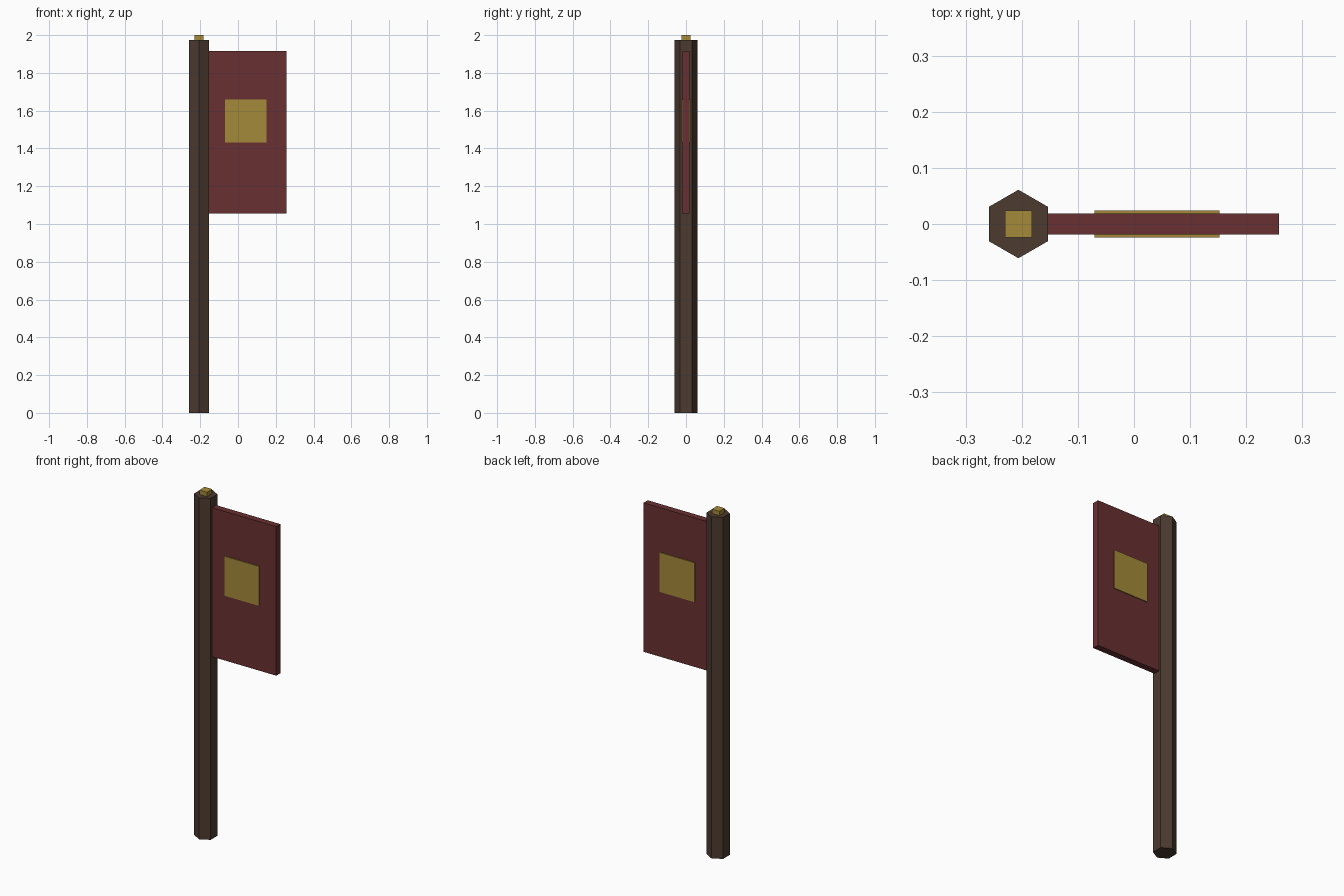
import bpy, bmesh, math
from mathutils import Matrix

if "Cube" in bpy.data.objects:
    bpy.data.objects.remove(bpy.data.objects["Cube"])


def material(name, rgb):
    m = bpy.data.materials.new(name)
    lin = [((c / 255 + 0.055) / 1.055) ** 2.4 for c in rgb]
    m.diffuse_color = (*lin, 1)
    m.use_nodes = True
    m.node_tree.nodes["Principled BSDF"].inputs["Base Color"].default_value = m.diffuse_color
    return m


wood = material("dark wood", (76, 58, 48))
cloth = material("dark red cloth", (105, 48, 50))
gold = material("dull gold", (165, 138, 58))


def add_object(name, bm, mat):
    mesh = bpy.data.meshes.new(name)
    bm.to_mesh(mesh)
    bm.free()
    mesh.materials.append(mat)
    ob = bpy.data.objects.new(name, mesh)
    bpy.context.collection.objects.link(ob)
    return ob


def box(name, lo, hi, mat):
    bm = bmesh.new()
    size = [b - a for a, b in zip(lo, hi)]
    mid = [(a + b) / 2 for a, b in zip(lo, hi)]
    bmesh.ops.create_cube(bm, size=1, matrix=Matrix.Translation(mid) @ Matrix.Diagonal((*size, 1)))
    return add_object(name, bm, mat)


# Hexagonal pole with corners pointing front and back
POLE_X, POLE_R, POLE_H = -0.206, 0.061, 1.975
bm = bmesh.new()
bmesh.ops.create_cone(bm, cap_ends=True, segments=6, radius1=POLE_R, radius2=POLE_R, depth=POLE_H)
bm.verts.ensure_lookup_table()
# Turn so that a corner lies on the y axis, whatever the starting angle
v = bm.verts[0].co
turn = math.pi / 2 - math.atan2(v.y, v.x)
bm.transform(Matrix.Translation((POLE_X, 0, POLE_H / 2)) @ Matrix.Rotation(turn, 4, 'Z'))
add_object("pole", bm, wood)

# Square cap on the pole
box("pole_cap", (POLE_X - 0.024, -0.024, POLE_H), (POLE_X + 0.024, 0.024, 2.0), gold)

# Banner panel
box("banner", (-0.155, -0.019, 1.055), (0.258, 0.019, 1.917), cloth)

# Thin emblem plate on each side of the banner
for name, side in (("front_emblem", -1), ("back_emblem", 1)):
    y0, y1 = sorted((side * 0.0185, side * 0.0245))
    box(name, (-0.07, y0, 1.432), (0.152, y1, 1.66), gold)
